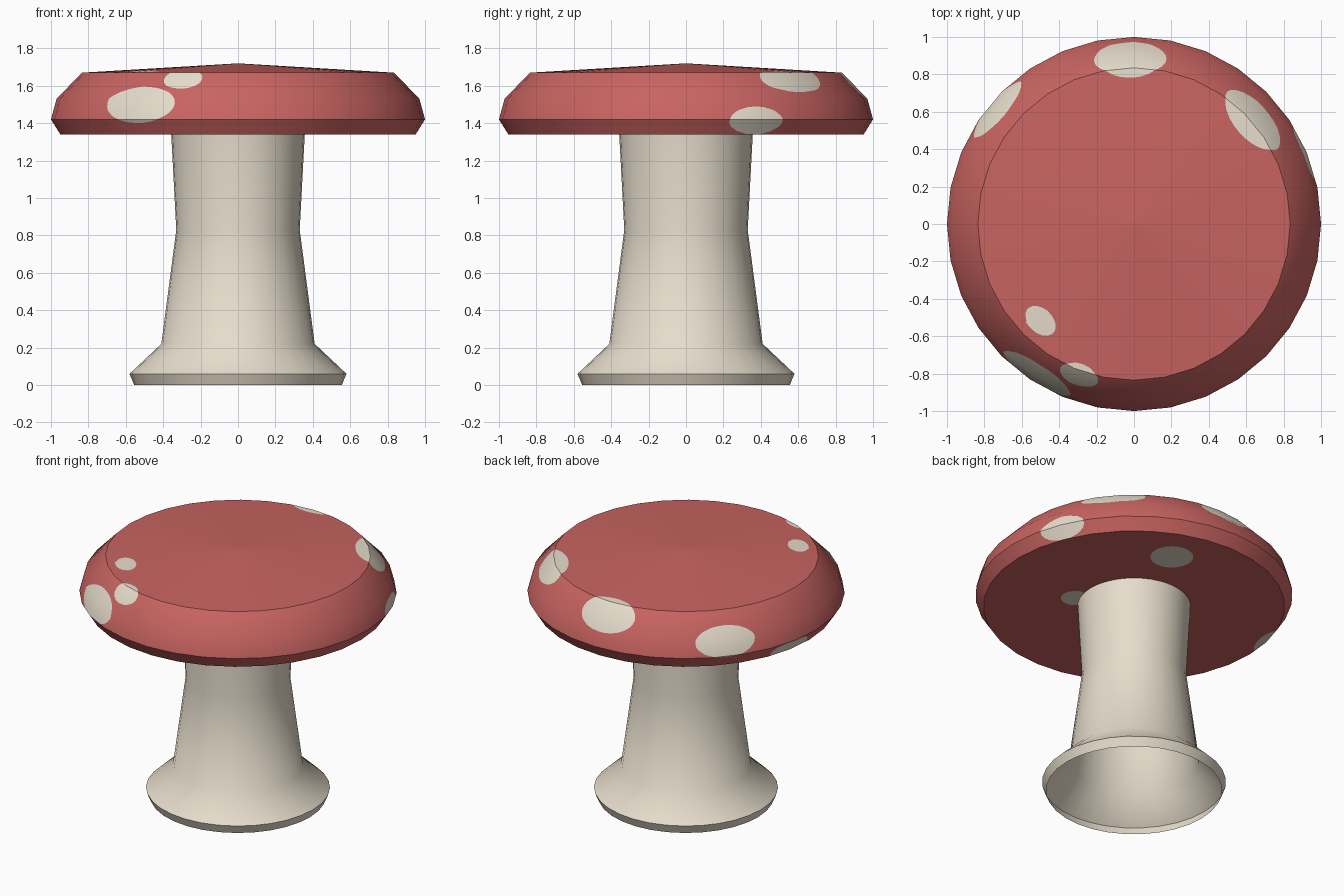
import bpy, bmesh, math
from mathutils import Vector

default = bpy.data.objects.get("Cube")
if default:
    bpy.data.objects.remove(default)

SIDES = 32


def material(name, rgb):
    m = bpy.data.materials.new(name)
    m.use_nodes = True
    m.diffuse_color = (*rgb, 1)
    m.node_tree.nodes["Principled BSDF"].inputs["Base Color"].default_value = (*rgb, 1)
    return m


red = material("cap red", (0.577, 0.127, 0.119))
cream = material("stem cream", (0.79, 0.72, 0.60))


def refine(profile, step):
    """Add evenly spaced points along each straight piece of a profile."""
    points = []
    for a, b in zip(profile, profile[1:]):
        a, b = Vector(a), Vector(b)
        count = max(1, round((b - a).length / step))
        points += [a.lerp(b, i / count) for i in range(count)]
    return points + [Vector(profile[-1])]


def lathe(profile, splits=1):
    """Turn an upward (radius, z) profile into a many-sided solid; splits divide each side."""
    bm = bmesh.new()
    corners = [Vector((math.cos(math.tau * i / SIDES), math.sin(math.tau * i / SIDES), 0))
               for i in range(SIDES)]
    ring = [corners[i].lerp(corners[(i + 1) % SIDES], j / splits)
            for i in range(SIDES) for j in range(splits)]
    rows = [[bm.verts.new(d * r + Vector((0, 0, z))) for d in ring] for r, z in profile]
    for low, high in zip(rows, rows[1:]):
        for i in range(len(ring)):
            k = (i + 1) % len(ring)
            bm.faces.new((low[i], low[k], high[k], high[i]))
    bmesh.ops.remove_doubles(bm, verts=bm.verts, dist=1e-5)
    return bm


def finish(name, bm, *materials):
    mesh = bpy.data.meshes.new(name)
    bm.to_mesh(mesh)
    bm.free()
    for m in materials:
        mesh.materials.append(m)
    obj = bpy.data.objects.new(name, mesh)
    bpy.context.collection.objects.link(obj)
    return obj


# Stem: hollow flared tube, open at the foot
stem = finish("stem", lathe([(0.555, 0), (0.58, 0.06), (0.41, 0.22),
                             (0.33, 0.83), (0.357, 1.34)]), cream)
bpy.context.view_layer.objects.active = stem
stem.select_set(True)
bpy.ops.object.shade_smooth_by_angle(angle=math.radians(50))

# Cap spots: bearing in degrees, radius, height, half width around, half width across
SPOTS = [
    (-123, 0.975, 1.51, 0.22, 0.11),
    (-110, 0.865, 1.64, 0.11, 0.075),
    (-134, 0.72, 1.677, 0.095, 0.065),
    (91.3, 0.89, 1.61, 0.195, 0.125),
    (41.2, 0.85, 1.64, 0.205, 0.11),
    (140, 0.975, 1.515, 0.2, 0.105),
    (168, 0.96, 1.36, 0.16, 0.07),
    (22.5, 0.985, 1.41, 0.155, 0.08),
    (71, 0.666, 1.34, 0.135, 0.135),
    (-24.6, 0.385, 1.34, 0.09, 0.09),
]


def spot_distance(p):
    """Negative inside a spot, positive outside."""
    best = math.inf
    for bearing, r, z, around, across in SPOTS:
        a = math.radians(bearing)
        out = p.x * math.cos(a) + p.y * math.sin(a) - r
        side = p.y * math.cos(a) - p.x * math.sin(a)
        best = min(best, math.hypot(side / around, math.hypot(out, p.z - z) / across) - 1)
    return best


# Cap: flat underside, bevelled rim, rounded shoulder, shallow cone on top
UNDER, RIM, SHOULDER, PEAK = 1.34, 1.42, 1.67, 1.72
cap_bm = lathe(refine([(0, UNDER), (0.95, UNDER), (1.0, RIM), (0.97, 1.53),
                       (0.835, SHOULDER), (0, PEAK)], 0.025), splits=4)

# Cut the spot outlines into the cap surface
value = {v: spot_distance(v.co) for v in cap_bm.verts}
outline = []
for e in list(cap_bm.edges):
    a, b = e.verts
    if value[a] * value[b] < 0:
        cut = bmesh.utils.edge_split(e, a, value[a] / (value[a] - value[b]))
        outline.append(cut[1])
bmesh.ops.connect_verts(cap_bm, verts=outline)
for f in cap_bm.faces:
    f.smooth = True
    f.material_index = int(spot_distance(f.calc_center_median()) < 0)
cap = finish("cap", cap_bm, red, cream)


def cap_normal(middle_z, p):
    """Smooth within each band of the cap, with a crease between bands."""
    outward = Vector((p.x, p.y, 0)).normalized()
    if middle_z > SHOULDER:
        up = 0.998
    elif middle_z > RIM:
        up = 0.26 + (p.z - RIM) * 1.79
    elif middle_z > UNDER + 0.001:
        up = -0.53
    else:
        return Vector((0, 0, -1))
    return (outward * math.sqrt(1 - up * up) + Vector((0, 0, up))).normalized()


cap_mesh = cap.data
cap_mesh.normals_split_custom_set(
    [cap_normal(f.center.z, cap_mesh.vertices[v].co)
     for f in cap_mesh.polygons for v in f.vertices])
